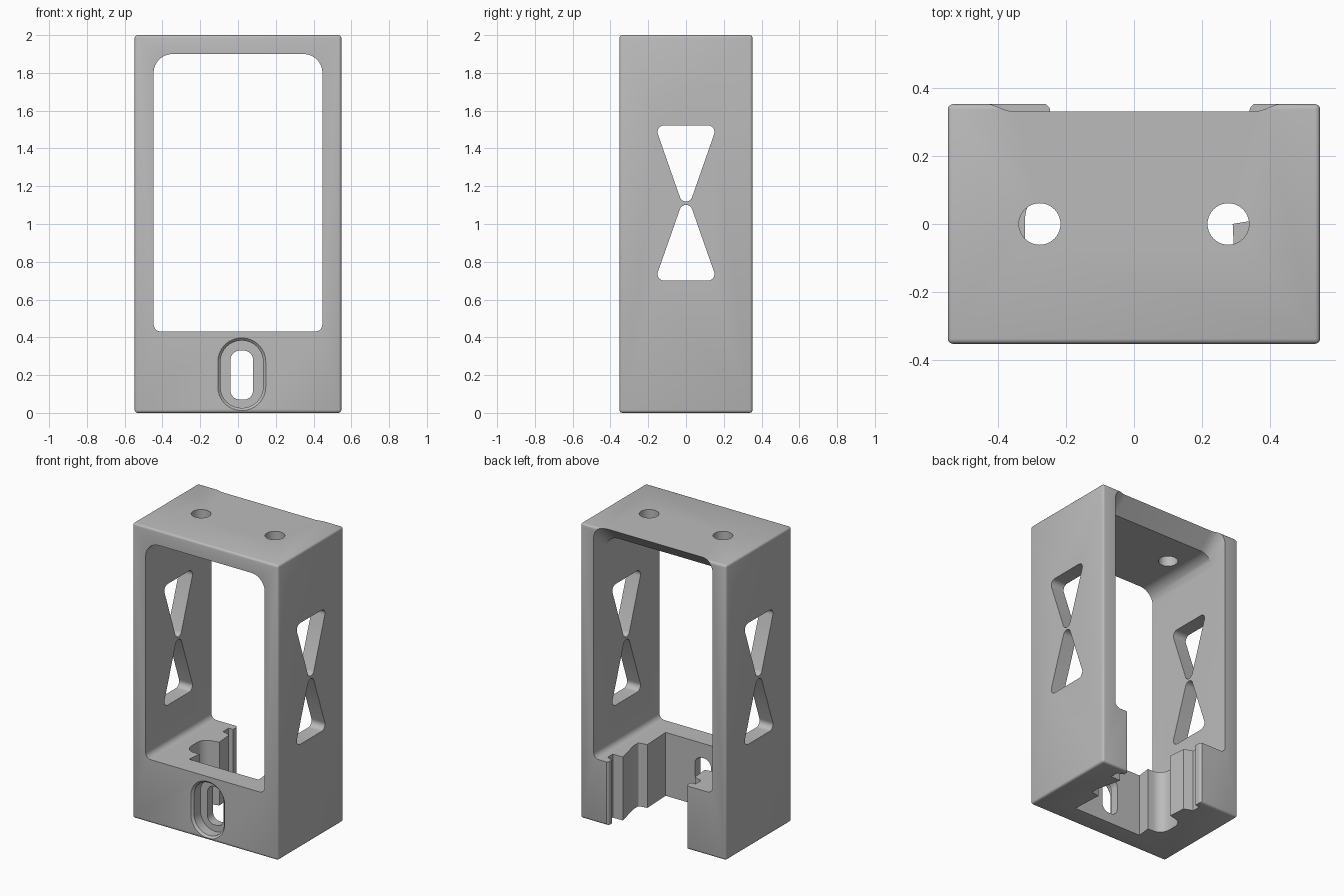
import bpy, bmesh, math
from mathutils import Vector

cube = bpy.data.objects.get("Cube")
if cube:
    bpy.data.objects.remove(cube, do_unlink=True)

grey = bpy.data.materials.new("plain grey")
grey.use_nodes = True
colour = (0.5, 0.5, 0.5, 1)
grey.diffuse_color = colour
grey.node_tree.nodes["Principled BSDF"].inputs["Base Color"].default_value = colour


def rounded(corners, steps=8):
    """Outline from (a, b, radius) corners, each radius drawn as an arc."""
    out = []
    for i, (a, b, r) in enumerate(corners):
        p = Vector((a, b))
        if r == 0:
            out.append(p)
            continue
        u = (Vector(corners[i - 1][:2]) - p).normalized()
        v = (Vector(corners[(i + 1) % len(corners)][:2]) - p).normalized()
        half = u.angle(v) / 2
        centre = p + (u + v).normalized() * r / math.sin(half)
        start = p + u * r / math.tan(half) - centre
        end = p + v * r / math.tan(half) - centre
        sweep = math.pi - 2 * half
        for k in range(steps + 1):
            t = k / steps
            out.append(centre + (start * math.sin((1 - t) * sweep)
                                 + end * math.sin(t * sweep)) / math.sin(sweep))
    return out


def loft(name, sections, axis):
    """Solid through (position, outline) sections along an axis."""
    place = {"x": lambda p, d: (d, p[0], p[1]),
             "y": lambda p, d: (p[0], d, p[1]),
             "z": lambda p, d: (p[0], p[1], d)}[axis]
    bm = bmesh.new()
    rings = [[bm.verts.new(place(p, d)) for p in pts] for d, pts in sections]
    n = len(rings[0])
    for r, s in zip(rings, rings[1:]):
        for i in range(n):
            bm.faces.new((r[i], r[(i + 1) % n], s[(i + 1) % n], s[i]))
    bm.faces.new(rings[0])
    bm.faces.new(rings[-1])
    bmesh.ops.recalc_face_normals(bm, faces=bm.faces)
    mesh = bpy.data.meshes.new(name)
    bm.to_mesh(mesh)
    bm.free()
    obj = bpy.data.objects.new(name, mesh)
    bpy.context.collection.objects.link(obj)
    return obj


def box_outline(x0, x1, z0, z1, low, high):
    return rounded([(x0, z0, low), (x1, z0, low), (x1, z1, high), (x0, z1, high)])


# Outer block with softened edges
bpy.ops.mesh.primitive_cube_add(size=1, location=(0, 0, 1))
body = bpy.context.object
body.name = "housing"
body.scale = (1.094, 0.704, 2)
bpy.ops.object.transform_apply(location=True, scale=True)
soft = body.modifiers.new("soft edges", "BEVEL")
soft.width, soft.segments = 0.015, 3
bpy.ops.object.modifier_apply(modifier=soft.name)
body.data.materials.append(grey)


def cut(tool):
    tool.data.materials.append(grey)
    tool.hide_render = True
    mod = body.modifiers.new("cut", "BOOLEAN")
    mod.operation, mod.solver, mod.object = "DIFFERENCE", "EXACT", tool
    bpy.context.view_layer.objects.active = body
    bpy.ops.object.modifier_apply(modifier=mod.name)
    bpy.data.objects.remove(tool, do_unlink=True)


# Main window, with its roof sloping up through the back edge
def window(top):
    return box_outline(-0.447, 0.447, 0.43, top, 0.04, 0.1)


cut(loft("window_cutter", [(-0.5, window(1.9)), (0.23, window(1.9)),
                           (0.4, window(2.07))], "y"))

# Lower bay, open at the top, bottom and back
bay = rounded([
    (-0.22, -0.21, 0), (0.3, -0.21, 0), (0.29, 0, 0), (0.35, 0.01, 0.01),
    (0.35, 0.06, 0), (0.31, 0.235, 0), (0.384, 0.236, 0), (0.384, 0.29, 0),
    (0.34, 0.31, 0), (0.34, 0.34, 0.01), (0.36, 0.36, 0), (0.36, 0.5, 0),
    (-0.267, 0.5, 0), (-0.267, 0.36, 0), (-0.247, 0.34, 0.01),
    (-0.247, 0.3, 0), (-0.28, 0.3, 0), (-0.28, 0.24, 0), (-0.22, 0.22, 0),
    (-0.21, 0.1, 0), (-0.25, 0.09, 0), (-0.32, 0.08, 0.07),
    (-0.32, -0.11, 0.07), (-0.21, -0.115, 0)], 5)
cut(loft("bay_cutter", [(-0.2, bay), (0.6, bay)], "z"))

# Recessed slot in the front wall, with a chamfered rim
rim = box_outline(-0.107, 0.147, 0.012, 0.397, 0.126, 0.126)
seat = box_outline(-0.093, 0.133, 0.026, 0.383, 0.112, 0.112)
slot = box_outline(-0.04, 0.08, 0.07, 0.33, 0.05, 0.05)
cut(loft("seat_cutter", [(-0.4, rim), (-0.352, rim), (-0.338, seat), (-0.27, seat)], "y"))
cut(loft("slot_cutter", [(-0.4, slot), (-0.15, slot)], "y"))

# Pairs of facing triangular openings through both side walls
for wide, tip in ((1.522, 1.05), (0.7, 1.17)):
    tri = rounded([(-0.165, wide, 0.035), (0.165, wide, 0.035), (0, tip, 0.034)])
    cut(loft("triangle_cutter", [(-0.7, tri), (0.7, tri)], "x"))

# Two round holes in the top plate
for x in (-0.277, 0.277):
    bpy.ops.mesh.primitive_cylinder_add(vertices=40, radius=0.061, depth=0.4,
                                        location=(x, 0, 1.95))
    cut(bpy.context.object)

bpy.ops.object.select_all(action="DESELECT")
body.select_set(True)
bpy.context.view_layer.objects.active = body
bpy.ops.object.shade_smooth_by_angle(angle=math.radians(32))
